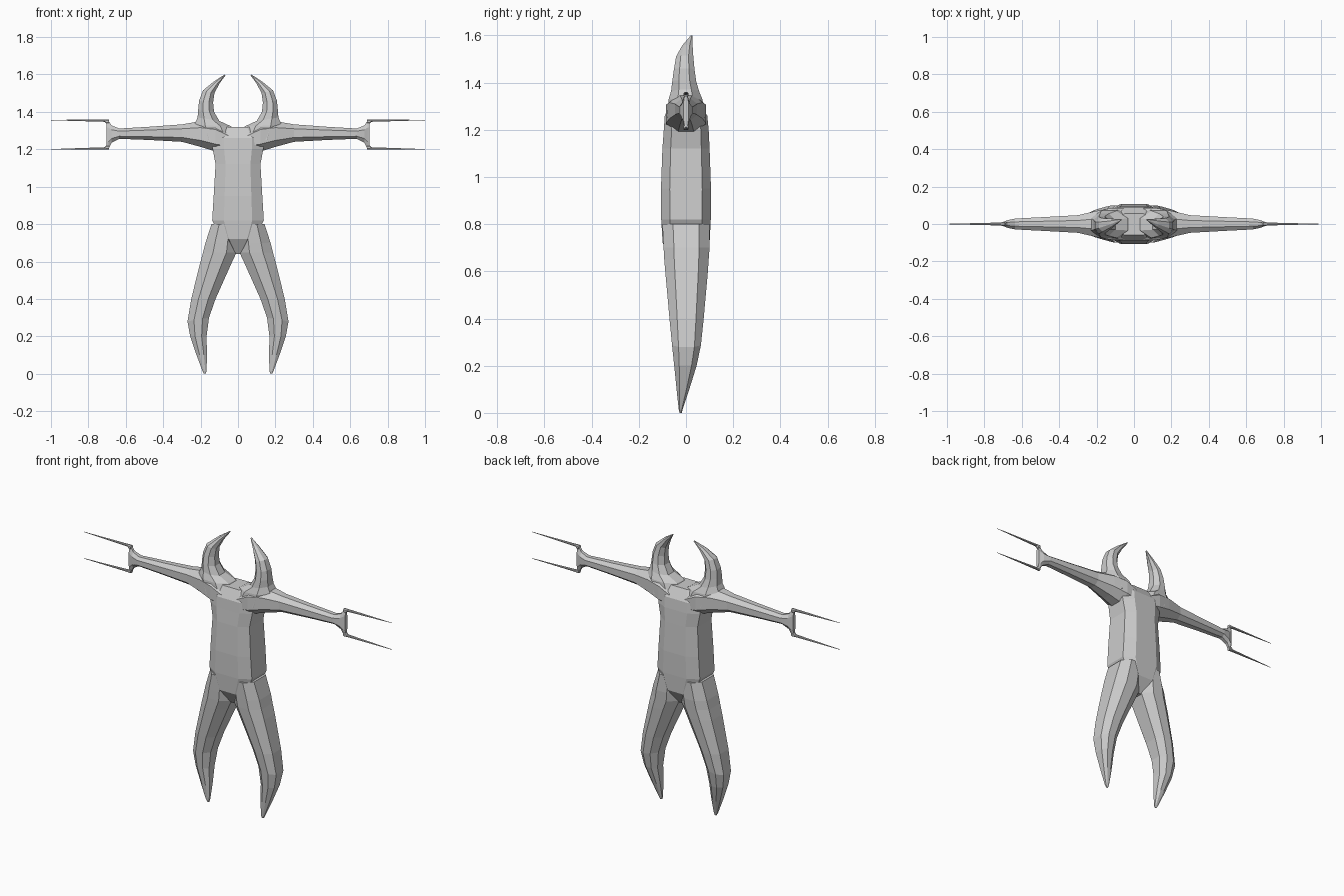
import bpy, bmesh

skin = bpy.data.materials.new("plain grey")
skin.diffuse_color = (0.6, 0.6, 0.6, 1)


def loft(name, rows, u=0.5, v=0.6, mirror=True):
    """Octagonal tube; each row holds two edge points in xz, then y front and y back."""
    bm = bmesh.new()
    rings = []
    for ax, az, bx, bz, y0, y1 in rows:
        cx, cz, cy = (ax + bx) / 2, (az + bz) / 2, (y0 + y1) / 2
        hx, hz, hy = (bx - ax) / 2, (bz - az) / 2, (y1 - y0) / 2
        corners = [(1, -v), (1, v), (u, 1), (-u, 1), (-1, v), (-1, -v), (-u, -1), (u, -1)]
        rings.append([bm.verts.new((cx + s * hx, cy + t * hy, cz + s * hz)) for s, t in corners])
    for a, b in zip(rings, rings[1:]):
        for i in range(8):
            j = (i + 1) % 8
            bm.faces.new((a[i], a[j], b[j], b[i]))
    bm.faces.new(rings[0])
    bm.faces.new(rings[-1])
    bmesh.ops.recalc_face_normals(bm, faces=bm.faces)
    me = bpy.data.meshes.new(name)
    bm.to_mesh(me)
    bm.free()
    me.materials.append(skin)
    ob = bpy.data.objects.new(name, me)
    bpy.context.collection.objects.link(ob)
    if mirror:
        m = ob.modifiers.new("mirror", 'MIRROR')
        m.use_mirror_merge = False
    return ob


# Torso, with a bevelled crotch below and a shallow dip on top
torso = loft("body", [
    (-.022, .64, .022, .64, -.05, .05),
    (-.09, .72, .09, .72, -.099, .1),
    (-.138, .82, .138, .82, -.105, .105),
    (-.13, .95, .13, .95, -.106, .106),
    (-.12, 1.12, .12, 1.12, -.1, .1),
    (-.135, 1.2, .135, 1.2, -.094, .096),
    (-.135, 1.26, .135, 1.26, -.09, .09),
    (-.09, 1.318, .09, 1.318, -.06, .055)], 0.55, 0.65, mirror=False)

# Legs tapering to pointed feet
legs = loft("legs", [
    (.004, .8, .142, .8, -.1, .1),
    (.005, .7, .174, .7, -.095, .1),
    (.008, .648, .187, .648, -.092, .096),
    (.035, .59, .203, .59, -.087, .092),
    (.12, .4, .25, .4, -.07, .075),
    (.155, .3, .27, .28, -.059, .063),
    (.168, .2, .256, .2, -.05, .045),
    (.166, .1, .222, .1, -.04, .014),
    (.168, .015, .19, .015, -.031, -.014),
    (.172, 0, .182, 0, -.027, -.018)], 0.4, 0.55)

# Arms from the shoulders out to the flared wrists
arms = loft("arms", [
    (.05, 1.19, .05, 1.3, -.085, .085),
    (.12, 1.188, .12, 1.345, -.085, .085),
    (.2, 1.213, .2, 1.35, -.07, .07),
    (.3, 1.24, .3, 1.333, -.047, .047),
    (.48, 1.25, .48, 1.32, -.037, .037),
    (.635, 1.256, .635, 1.311, -.029, .029),
    (.675, 1.235, .675, 1.327, -.021, .021),
    (.692, 1.203, .692, 1.352, -.014, .014),
    (.703, 1.2, .703, 1.358, -.01, .01)], 0.5, 0.4)

# Horns curving up and in
horns = loft("horns", [
    (.0, 1.27, .22, 1.24, -.08, .08),
    (.035, 1.322, .235, 1.33, -.074, .07),
    (.1, 1.352, .216, 1.37, -.063, .055),
    (.128, 1.4, .213, 1.41, -.058, .043),
    (.133, 1.45, .208, 1.46, -.051, .036),
    (.126, 1.5, .187, 1.515, -.042, .031),
    (.1, 1.55, .132, 1.56, -.016, .028),
    (.066, 1.597, .071, 1.6, .02, .027)], 0.4, 0.45)

# Weld the overlapping limbs into one skin
for limb in (legs, arms, horns):
    m = torso.modifiers.new("weld", 'BOOLEAN')
    m.operation, m.solver, m.object = 'UNION', 'EXACT', limb
    m.use_self = True
dg = bpy.context.evaluated_depsgraph_get()
joined = bpy.data.meshes.new_from_object(torso.evaluated_get(dg))
torso.modifiers.clear()
torso.data = joined
for limb in (legs, arms, horns):
    bpy.data.objects.remove(limb)

# Two thin spikes on each hand
for name, z0, z1, tip in (("upper_prongs", 1.338, 1.36, 1.356), ("lower_prongs", 1.198, 1.22, 1.2)):
    base = z1 - .013 if tip > 1.3 else z0
    loft(name, [
        (.69, z0, .69, z1, -.011, .011),
        (.706, z0, .706, z1, -.01, .01),
        (.712, base, .712, base + .013, -.008, .008),
        (1, tip - .001, 1, tip + .001, -.001, .001)], 0.5, 0.5)
